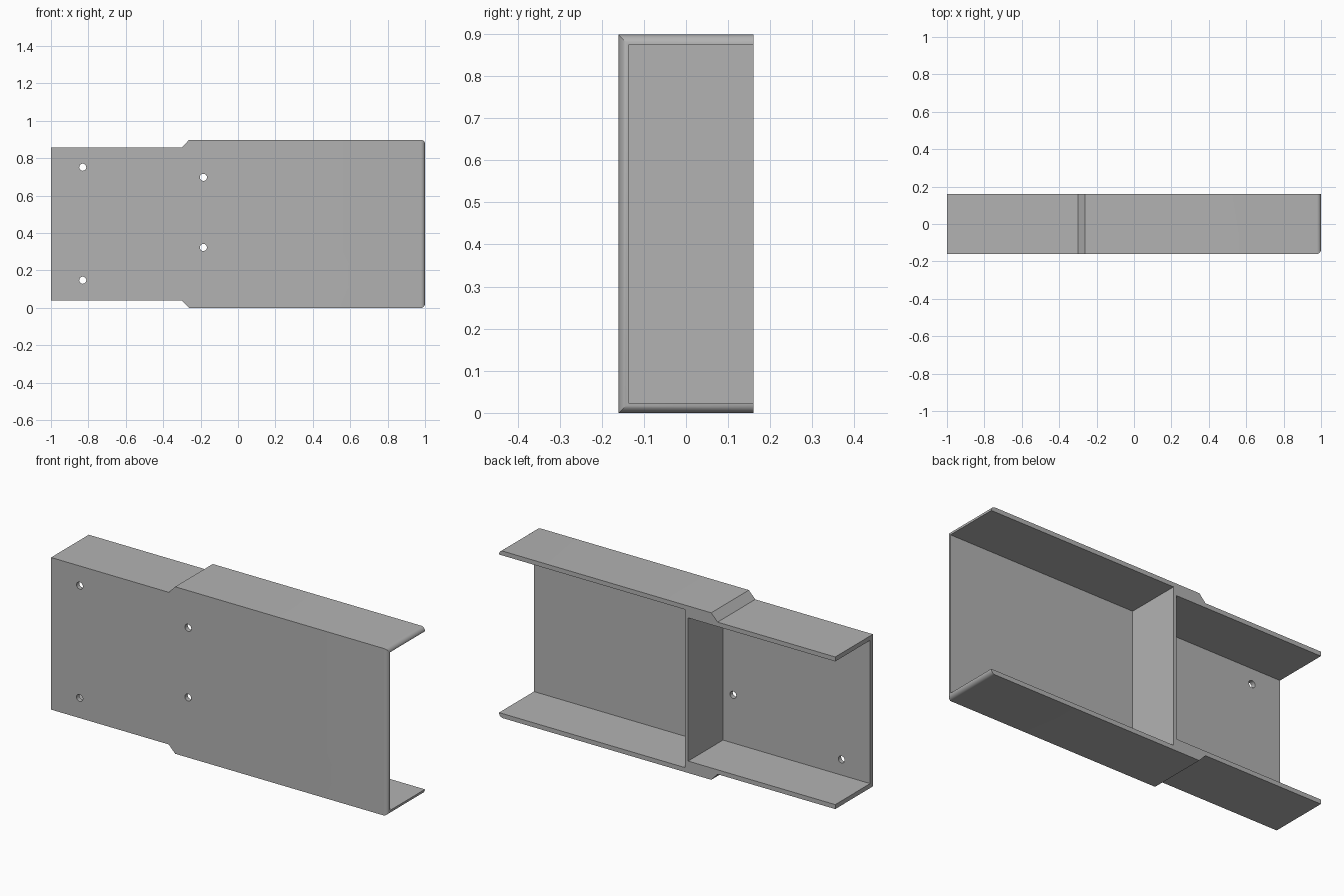
import bpy, bmesh, math
from mathutils import Matrix

cube = bpy.data.objects.get("Cube")
if cube:
    bpy.data.objects.remove(cube, do_unlink=True)

grey = bpy.data.materials.new("plain grey")
grey.use_nodes = True
grey.diffuse_color = (0.45, 0.45, 0.45, 1)
grey.node_tree.nodes["Principled BSDF"].inputs["Base Color"].default_value = (0.45, 0.45, 0.45, 1)

H, D, T = 0.898, 0.16, 0.024      # height, half depth, wall thickness
STEP = 0.04                       # how far the narrow half is inset
WALL_L, WALL_R = -0.125, -0.106   # faces of the dividing wall


def new_object(name, bm):
    bmesh.ops.recalc_face_normals(bm, faces=bm.faces)
    mesh = bpy.data.meshes.new(name)
    bm.to_mesh(mesh)
    bm.free()
    mesh.materials.append(grey)
    obj = bpy.data.objects.new(name, mesh)
    bpy.context.collection.objects.link(obj)
    return obj


def box(name, lo, hi):
    bm = bmesh.new()
    bmesh.ops.create_cube(bm, size=1)
    for v in bm.verts:
        v.co = [a + (b - a) * (c + 0.5) for a, b, c in zip(lo, hi, v.co)]
    return new_object(name, bm)


def cut(target, cutter):
    mod = target.modifiers.new(cutter.name, 'BOOLEAN')
    mod.operation = 'DIFFERENCE'
    mod.solver = 'EXACT'
    mod.object = cutter
    bpy.context.view_layer.objects.active = target
    bpy.ops.object.modifier_apply(modifier=mod.name)
    bpy.data.objects.remove(cutter, do_unlink=True)


# Stepped channel outline, extruded from front to back
half = [(-1, STEP), (-0.3, STEP), (-0.262, 0), (1, 0)]
outline = half + [(x, H - z) for x, z in reversed(half)]
bm = bmesh.new()
face = bm.faces.new([bm.verts.new((x, -D, z)) for x, z in outline])
ext = bmesh.ops.extrude_face_region(bm, geom=[face])
for v in ext["geom"]:
    if isinstance(v, bmesh.types.BMVert):
        v.co.y = D

# Rounded outer rim at the wide end
rim = [e for e in bm.edges
       if all(v.co.x > 0.99 for v in e.verts)
       and any(v.co.y < 0 for v in e.verts)]
bmesh.ops.bevel(bm, geom=rim, offset=0.0225, segments=6, profile=0.5, affect='EDGES')
channel = new_object("channel_bracket", bm)

# Two open pockets leave the front plate, flanges and dividing wall
cut(channel, box("wide_pocket", (WALL_R, -D + T, T), (1.2, 0.4, H - T)))
cut(channel, box("narrow_pocket", (-1.2, -D + T, STEP + T), (WALL_L, 0.4, H - STEP - T)))

# Screw holes through the front plate
for x, z in [(-0.83, 0.148), (-0.83, 0.752), (-0.185, 0.323), (-0.185, 0.698)]:
    bm = bmesh.new()
    turn = Matrix.Translation((x, -D, z)) @ Matrix.Rotation(math.pi / 2, 4, 'X')
    bmesh.ops.create_cone(bm, cap_ends=True, segments=24, radius1=0.019,
                          radius2=0.019, depth=0.12, matrix=turn)
    cut(channel, new_object("screw_hole", bm))

bpy.ops.object.select_all(action='DESELECT')
channel.select_set(True)
bpy.context.view_layer.objects.active = channel
bpy.ops.object.shade_smooth_by_angle(angle=math.radians(30))
